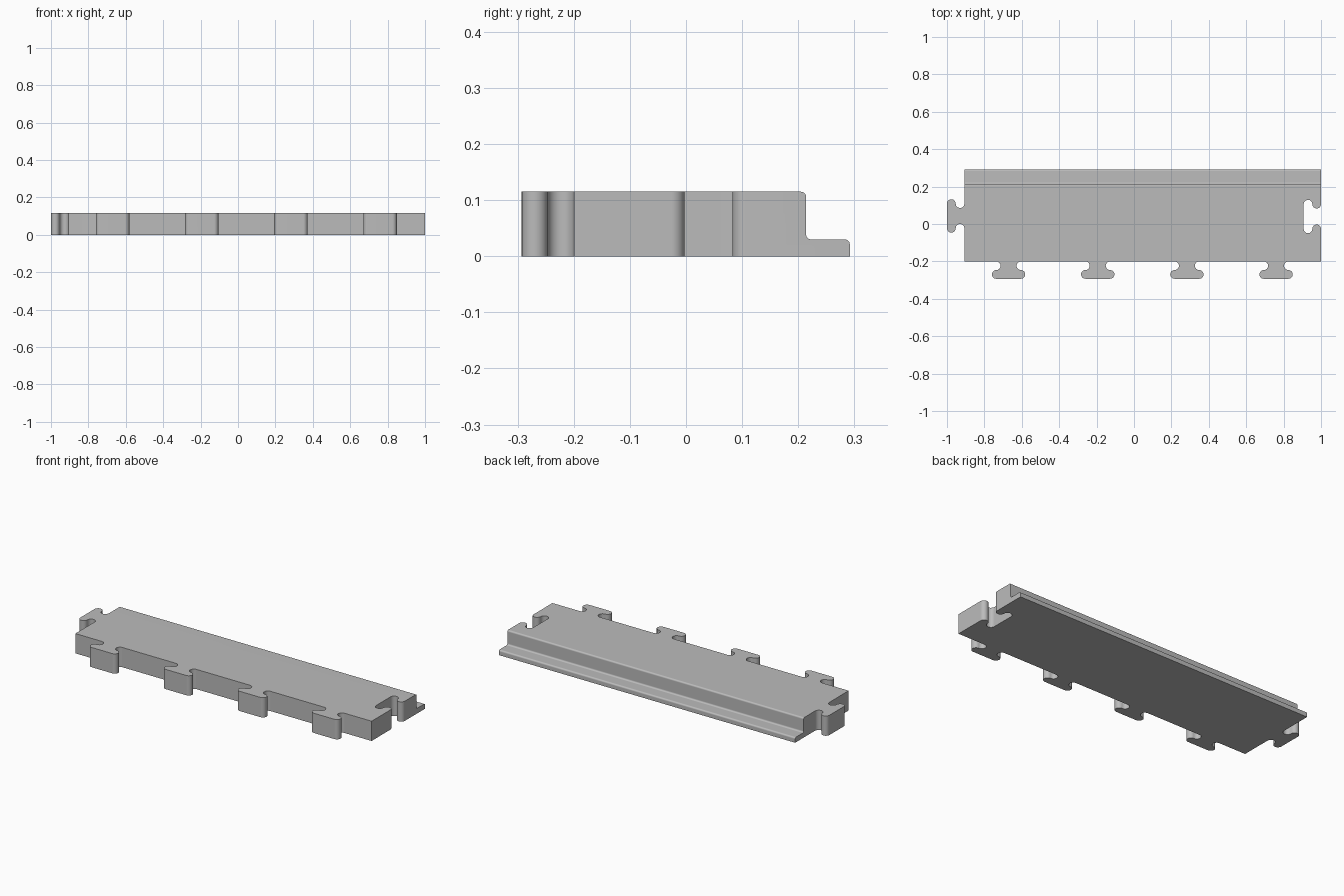
import bpy
import bmesh
from math import cos, sin, radians
from mathutils import Vector

if "Cube" in bpy.data.objects:
    bpy.data.objects.remove(bpy.data.objects["Cube"], do_unlink=True)

LEFT, RIGHT, FRONT, BACK = -0.907, 1.0, -0.2, 0.292
HEIGHT, LIP_HEIGHT, STEP_Y = 0.115, 0.03, 0.214
R = 0.0232        # radius of every connector curve
REACH = 0.066     # distance from connector axis to the curve centres
FILLET = 0.009

grey = bpy.data.materials.new("light grey")
grey.use_nodes = True
grey.diffuse_color = (0.5, 0.5, 0.5, 1)
grey.node_tree.nodes["Principled BSDF"].inputs["Base Color"].default_value = grey.diffuse_color


def arc(cx, cy, radius, start, end, steps):
    angles = [radians(start + (end - start) * i / steps) for i in range(steps + 1)]
    return [Vector((cx + radius * cos(a), cy + radius * sin(a))) for a in angles]


def connector(centre, along, out):
    """Rounded T outline, running in the direction along and bulging towards out."""
    half = arc(-REACH, R, R, -90, 90, 12) + arc(-REACH, 3 * R, R, 270, 90, 12)[1:]
    path = half + [Vector((-p.x, p.y)) for p in reversed(half)]
    return [Vector(centre) + Vector(along) * p.x + Vector(out) * p.y for p in path]


def prism(name, points, offset):
    """Extrude a closed loop of 3D points by an offset."""
    bm = bmesh.new()
    face = bm.faces.new([bm.verts.new(p) for p in points])
    moved = bmesh.ops.extrude_face_region(bm, geom=[face])["geom"]
    bmesh.ops.translate(bm, vec=offset, verts=[v for v in moved if isinstance(v, bmesh.types.BMVert)])
    bmesh.ops.recalc_face_normals(bm, faces=bm.faces)
    mesh = bpy.data.meshes.new(name)
    bm.to_mesh(mesh)
    bm.free()
    mesh.materials.append(grey)
    obj = bpy.data.objects.new(name, mesh)
    bpy.context.collection.objects.link(obj)
    return obj


# Plan outline: four front tabs, right socket, straight back, left tab
pitch = (RIGHT - LEFT) / 4
plan = [Vector((LEFT, FRONT))]
for i in range(4):
    plan += connector((LEFT + pitch * (i + 0.5) - 0.002, FRONT), (1, 0), (0, -1))
plan.append(Vector((RIGHT, FRONT)))
plan += connector((RIGHT, 0.04), (0, 1), (-1, 0))
plan += [Vector((RIGHT, BACK)), Vector((LEFT, BACK))]
plan += connector((LEFT, 0.043), (0, -1), (-1, 0))
tile = prism("edge_tile", [(p.x, p.y, -0.1) for p in plan], (0, 0, 0.4))

# Side profile: full height body with a low rounded lip at the back
F = FILLET
profile = [Vector((-0.5, 0)), Vector((BACK, 0))]
profile += arc(BACK - F, LIP_HEIGHT - F, F, 0, 90, 6)
profile += arc(STEP_Y + F, LIP_HEIGHT + F, F, 270, 180, 6)
profile += arc(STEP_Y - F, HEIGHT - F, F, 0, 90, 6)
profile.append(Vector((-0.5, HEIGHT)))
# The profile runs slightly past the plan so no faces coincide at the back
for p in profile:
    if abs(p.y) < 0.001 and p.x > 0:
        p.x = BACK
side = prism("profile_cutter", [(-1.3, p.x, p.y) for p in profile], (2.6, 0, 0))
side.hide_render = True

# Keep only the volume shared by plan and profile
cut = tile.modifiers.new("profile", "BOOLEAN")
cut.operation = "INTERSECT"
cut.solver = "EXACT"
cut.object = side
bpy.context.view_layer.update()
shaped = bpy.data.meshes.new_from_object(tile.evaluated_get(bpy.context.evaluated_depsgraph_get()))
tile.modifiers.clear()
tile.data = shaped
bpy.data.objects.remove(side, do_unlink=True)

# Smooth the curves, keep flats flat and corners sharp
for obj in bpy.context.selected_objects:
    obj.select_set(False)
tile.select_set(True)
bpy.context.view_layer.objects.active = tile
bpy.ops.object.shade_smooth_by_angle(angle=radians(30))
weighted = tile.modifiers.new("flat_faces", "WEIGHTED_NORMAL")
weighted.keep_sharp = True
